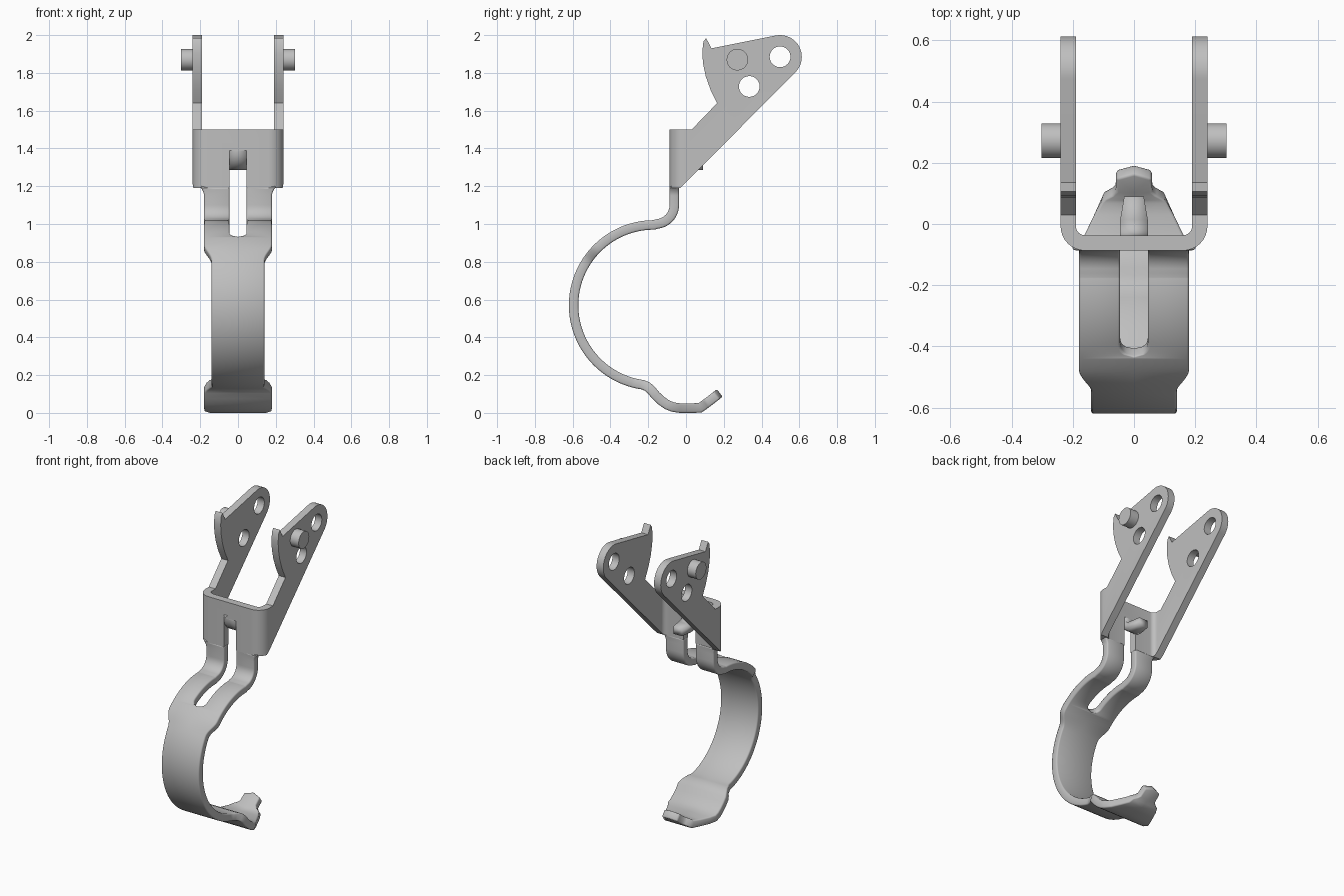
import bpy, bmesh, math
from mathutils import Vector

if "Cube" in bpy.data.objects:
    bpy.data.objects.remove(bpy.data.objects["Cube"], do_unlink=True)

steel = bpy.data.materials.new("grey_steel")
steel.use_nodes = True
COLOUR = (0.52, 0.52, 0.52, 1)
steel.diffuse_color = COLOUR
steel.node_tree.nodes["Principled BSDF"].inputs["Base Color"].default_value = COLOUR


def make(name, bm):
    bmesh.ops.recalc_face_normals(bm, faces=bm.faces[:])
    mesh = bpy.data.meshes.new(name)
    bm.to_mesh(mesh)
    bm.free()
    mesh.materials.append(steel)
    ob = bpy.data.objects.new(name, mesh)
    bpy.context.collection.objects.link(ob)
    return ob


def prism(name, points, direction):
    """Extrude a closed outline of 3D points."""
    bm = bmesh.new()
    face = bm.faces.new([bm.verts.new(p) for p in points])
    ext = bmesh.ops.extrude_face_region(bm, geom=[face])
    verts = [g for g in ext["geom"] if isinstance(g, bmesh.types.BMVert)]
    bmesh.ops.translate(bm, verts=verts, vec=Vector(direction))
    return make(name, bm)


def arc(cx, cy, r, start, end, n):
    angles = [math.radians(start + (end - start) * i / n) for i in range(n + 1)]
    return [(cx + r * math.cos(a), cy + r * math.sin(a)) for a in angles]


def activate(ob):
    bpy.ops.object.select_all(action="DESELECT")
    ob.select_set(True)
    bpy.context.view_layer.objects.active = ob


def combine(ob, tool, operation):
    """Apply a boolean and throw the tool away."""
    tool.hide_render = True
    mod = ob.modifiers.new("cut", "BOOLEAN")
    mod.operation, mod.object, mod.solver = operation, tool, "EXACT"
    activate(ob)
    bpy.ops.object.modifier_apply(modifier=mod.name)
    bpy.data.objects.remove(tool, do_unlink=True)


def smooth(ob):
    activate(ob)
    bpy.ops.object.shade_smooth_by_angle(angle=math.radians(35))


def step(t):
    t = min(1, max(0, t))
    return t * t * (3 - 2 * t)


def strip(name, rows, bevel):
    """Sheet metal strip, rows are (y, z, inner half width, outer half width)."""
    bm = bmesh.new()
    pairs = [(bm.verts.new((xi, y, z)), bm.verts.new((xo, y, z))) for y, z, xi, xo in rows]
    for (a, b), (c, d) in zip(pairs, pairs[1:]):
        bm.faces.new((a, b, d, c))
    # slightly pointed end
    tip, before = pairs[-1][0], pairs[-2][0]
    tip.co += (tip.co - before.co).normalized() * bevel * 2
    ob = make(name, bm)
    mirror = ob.modifiers.new("mirror", "MIRROR")
    mirror.use_clip = True
    solid = ob.modifiers.new("thickness", "SOLIDIFY")
    solid.thickness, solid.offset, solid.use_even_offset = THICK, 0, True
    if bevel:
        bev = ob.modifiers.new("soft_edges", "BEVEL")
        bev.width, bev.segments, bev.angle_limit = bevel, 2, math.radians(50)
    smooth(ob)
    return ob


THICK = 0.05
PLATE_Y = -0.062
SLOT = 0.045

# Fork bracket: U channel trimmed by the side outline
half = ([(0.24, 0.7)] + arc(0.16, -0.007, 0.08, 0, -90, 8)
        )
inner = arc(0.16, -0.007, 0.03, -90, 0, 6) + [(0.19, 0.7)]
outer = half + [(-x, y) for x, y in reversed(half)]
hollow = [(-x, y) for x, y in reversed(inner)] + inner[:]
ring = outer + hollow
bracket = prism("fork_bracket", [(x, y, 1.19) for x, y in ring], (0, 0, 0.9))
side = [(-0.15, 1.5), (0.03, 1.5), (0.165, 1.64), (0.13, 1.71), (0.105, 1.78),
        (0.09, 1.85), (0.086, 1.91), (0.092, 1.965), (0.106, 1.985), (0.135, 1.93)]
side += arc(0.498, 1.885, 0.115, 102, -45, 20) + [(-0.03, 1.19), (-0.15, 1.19)]
# the lower edge sits a little below the channel so the trim stays clean
side[-2:] = [(-0.04, 1.18), (-0.15, 1.18)]
combine(bracket, prism("side_trim", [(-0.5, y, z) for y, z in side], (1, 0, 0)), "INTERSECT")
for y, z in ((0.498, 1.885), (0.335, 1.728)):
    hole = [(-0.5, a, b) for a, b in arc(y, z, 0.055, 0, 360, 32)[:-1]]
    combine(bracket, prism("hole_cutter", hole, (1, 0, 0)), "DIFFERENCE")
opening = [(-SLOT, -0.2, 1.1), (SLOT, -0.2, 1.1), (SLOT, -0.2, 1.39), (-SLOT, -0.2, 1.39)]
combine(bracket, prism("slot_cutter", opening, (0, 0.25, 0)), "DIFFERENCE")
smooth(bracket)

# Pivot pins on the outer faces of the fork
for sign, label in ((1, "left"), (-1, "right")):
    circle = [(sign * 0.235, a, b) for a, b in arc(0.272, 1.87, 0.057, 0, 360, 32)[:-1]]
    smooth(prism(label + "_pivot_pin", circle, (sign * 0.068, 0, 0)))

# Hook strap: neck below the bracket
rows = []
for i in range(7):
    t = i / 6
    rows.append((PLATE_Y, 1.2 - 0.05 * t, SLOT, 0.18 + 0.025 * (1 - t) ** 2))
rows += [(y, z, SLOT, 0.18) for y, z in arc(-0.162, 1.1, 0.1, 0, -86, 10)]

# Hook strap: large round bend with the slot end and the narrowing
R = 0.425
for deg in range(90, 263):
    if deg > 128 and deg % 2:
        continue
    a = math.radians(deg)
    left = max(0, math.radians(126 - deg) * R)
    near = max(0, 1 - left / SLOT)
    xi = SLOT * math.sqrt(1 - near * near) if left else 0
    wide = 0.18 - 0.04 * step((deg - 134) / 14) + 0.015 * step((deg - 256) / 6)
    rows.append((-0.17 + R * math.cos(a), 0.57 + R * math.sin(a), xi, wide))

# Hook strap: flared lip, flat foot and narrow upturned tip
rows += [(y, z, 0, w) for y, z, w in (
    (-0.205, 0.139, 0.17), (-0.185, 0.122, 0.18), (-0.16, 0.092, 0.18),
    (-0.13, 0.064, 0.18), (-0.1, 0.043, 0.18), (-0.07, 0.031, 0.178),
    (-0.03, 0.025, 0.158), (0.03, 0.025, 0.13), (0.075, 0.027, 0.108),
    (0.092, 0.039, 0.098), (0.104, 0.048, 0.075), (0.118, 0.058, 0.06),
    (0.163, 0.093, 0.058))]
strip("hook_strap", rows, 0.01)

# Tongue bent backwards out of the slot
tongue = [(PLATE_Y, 1.41, 0, SLOT)]
tongue += [(y, z, 0, SLOT) for y, z in arc(0.013, 1.385, 0.075, 180, 270, 8)]
tongue.append((0.09, 1.31, 0, 0.032))
strip("bent_tongue", tongue, 0)
